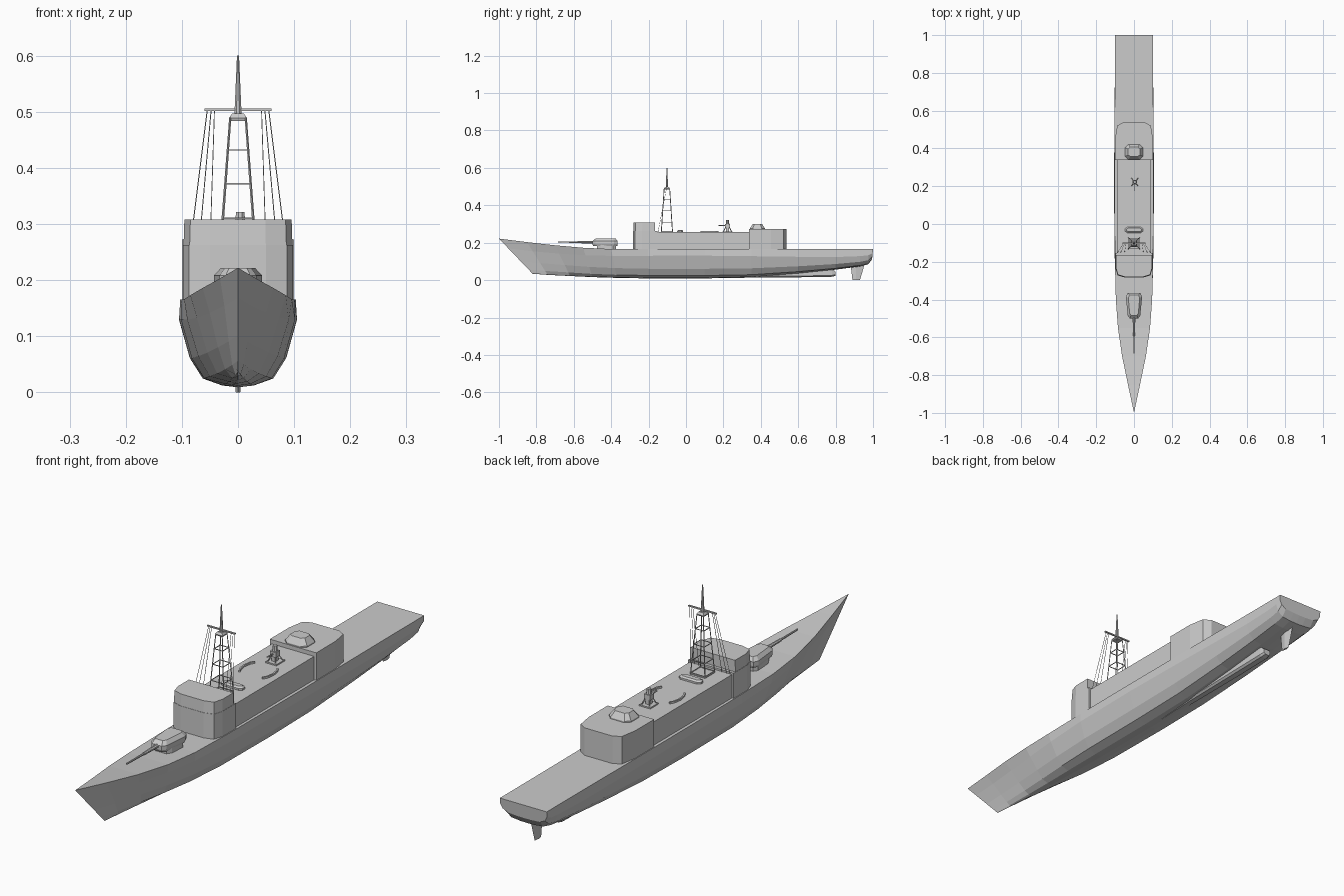
import bpy, bmesh
from math import pi, sin, cos
from mathutils import Vector

if "Cube" in bpy.data.objects:
    bpy.data.objects.remove(bpy.data.objects["Cube"])


def loft(name, rings):
    """Skin a list of equal-length closed rings and cap both ends."""
    bm = bmesh.new()
    vs = [[bm.verts.new(p) for p in ring] for ring in rings]
    n = len(rings[0])
    for a, b in zip(vs, vs[1:]):
        for i in range(n):
            j = (i + 1) % n
            bm.faces.new((a[i], a[j], b[j], b[i]))
    bm.faces.new(vs[0][::-1])
    bm.faces.new(vs[-1])
    bmesh.ops.remove_doubles(bm, verts=bm.verts, dist=0.0002)
    bmesh.ops.dissolve_degenerate(bm, edges=bm.edges, dist=0.0001)
    bmesh.ops.recalc_face_normals(bm, faces=bm.faces)
    me = bpy.data.meshes.new(name)
    bm.to_mesh(me)
    bm.free()
    ob = bpy.data.objects.new(name, me)
    bpy.context.collection.objects.link(ob)
    return ob


def stack(name, half, levels, cy=0.0):
    """Mirror a half outline (x, y) and stack it at (z, x scale, y scale) levels."""
    outline = half + [(-x, y) for x, y in reversed(half)]
    return loft(name, [[(x * sx, cy + (y - cy) * sy, z) for x, y in outline]
                       for z, sx, sy in levels])


def rod(name, p, q, r1, r2=None, n=6):
    p, q = Vector(p), Vector(q)
    rot = (q - p).to_track_quat('Z', 'Y')
    ring = lambda c, r: [c + rot @ Vector((r * cos(2 * pi * (i + .5) / n), r * sin(2 * pi * (i + .5) / n), 0))
                         for i in range(n)]
    return loft(name, [ring(p, r1), ring(q, r1 if r2 is None else r2)])


def box(name, x, y, z):
    return loft(name, [[(x[0], y[0], k), (x[1], y[0], k), (x[1], y[1], k), (x[0], y[1], k)] for k in z])


# Hull: sections blended between bow, midship and stern shapes
MID = [(1, 1), (1.02, .78), (.83, .33), (.61, .1), (.27, .02), (0, 0)]
BOW = [(1, 1), (.76, .72), (.52, .36), (.32, .12), (.14, .02), (0, 0)]
STERN = [(1, 1), (1, .6), (.9, .27), (.68, .06), (.3, .01), (0, 0)]
# deck y, keel y, half width, deck z, keel z, bow blend, stern blend
STATIONS = [
    (-1, -.82, 0, .222, .034, 1, 0),
    (-.85, -.74, .032, .203, .028, 1, 0),
    (-.7, -.62, .063, .186, .022, .85, 0),
    (-.55, -.5, .085, .173, .016, .6, 0),
    (-.4, -.37, .096, .166, .012, .3, 0),
    (-.2, -.2, .101, .165, .009, .05, 0),
    (.1, .1, .103, .165, .009, 0, 0),
    (.35, .35, .103, .165, .015, 0, .15),
    (.6, .6, .102, .165, .035, 0, .5),
    (.8, .8, .101, .165, .056, 0, .9),
    (.93, .93, .101, .165, .073, 0, 1),
    (.975, .975, .101, .165, .085, 0, 1),
    (1, .995, .101, .165, .112, 0, 1)]
rings = []
for yd, yk, w, zd, zk, b, s in STATIONS:
    half = []
    for m, f, a in zip(MID, BOW, STERN):
        u, t = (m[k] * (1 - b - s) + f[k] * b + a[k] * s for k in (0, 1))
        half.append((u * w, yk + (yd - yk) * t, zk + (zd - zk) * t))
    rings.append(half + [(-x, y, z) for x, y, z in reversed(half[:-1])])
loft("hull", rings)

# Skeg pod and rudder
pod = []
for y, w, zt, zb in [(.15, .008, .02, .011), (.35, .017, .03, .013), (.6, .02, .05, .015),
                     (.78, .02, .06, .018), (.8, .015, .045, .023)]:
    pod.append([(-w, y, zt), (-w, y, zb + .007), (-w * .6, y, zb), (w * .6, y, zb),
                (w, y, zb + .007), (w, y, zt)])
loft("skeg_pod", pod)
loft("rudder", [[(0, .89, 0), (.004, .91, 0), (0, .93, 0), (-.004, .91, 0)],
                [(0, .88, .085), (.006, .91, .085), (0, .955, .085), (-.006, .91, .085)]])

# Superstructure
BRIDGE = [(.05, -.283), (.087, -.272), (.098, -.235), (.098, -.153)]
stack("bridge_lower", BRIDGE, [(.155, 1, 1), (.263, 1, 1)])
BRIDGE_TOP = BRIDGE[:3] + [(.098, -.165)]
stack("bridge_upper", BRIDGE_TOP, [(.263, .99, .99), (.308, .975, .97)], cy=-.165)
box("deckhouse", (-.091, .091), (-.16, .345), (.155, .256))
HANGAR = [(.1, .338), (.1, .455), (.089, .52), (.06, .537)]
stack("hangar", HANGAR, [(.155, 1, 1), (.272, 1, 1)])

# Dome housing on hangar
DOME = [(.03, .342), (.047, .357), (.047, .405), (.03, .422)]
stack("dome_housing", DOME, [(.27, 1, 1), (.277, 1, 1), (.3, .66, .62)], cy=.382)

# Fore gun: ring, faceted turret, barrel
stack("turret_base", [(.024, -.475), (.035, -.455), (.036, -.39), (.025, -.375)],
      [(.155, 1, 1), (.19, 1, 1)])
TURRET = [(.022, -.5), (.033, -.485), (.043, -.385), (.034, -.365)]
stack("turret", TURRET, [(.183, .9, .95), (.192, 1, 1), (.208, 1, 1), (.222, .7, .8)], cy=-.42)
rod("gun_sleeve", (0, -.48, .203), (0, -.58, .203), .008, .006, 8)
rod("gun_barrel", (0, -.57, .203), (0, -.685, .204), .0045, .0035, 8)

# Lattice mast
MY = -.102
def corner(i, z):
    t = (z - .256) / (.487 - .256)
    sx, sy = ((1, 1), (-1, 1), (-1, -1), (1, -1))[i % 4]
    return (sx * (.031 - .017 * t), MY + sy * (.03 - .015 * t), z)
for i in range(4):
    rod("mast_leg", corner(i, .25), corner(i, .49), .0024, .002, 4)
    for z in (.262, .31, .372, .432):
        rod("mast_brace", corner(i, z), corner(i + 1, z), .0017, n=4)
box("mast_foot", (-.032, .032), (-.133, -.071), (.25, .259))
CAP = [(.016, MY - .016), (.016, MY + .016)]
stack("mast_cap", CAP, [(.484, .9, .9), (.489, 1, 1), (.497, .65, .65)], cy=MY)
rod("mast_spike", (0, MY, .494), (0, MY, .6), .007, .002, 8)
box("yard", (-.06, .06), (MY - .003, MY + .003), (.501, .506))
for s in (1, -1):
    for top, foot in ((.055, .086), (.048, .07), (.042, .05)):
        rod("shroud", (s * top, MY, .502), (s * foot, -.15, .254), .0009, n=4)

# Low locker behind mast
stack("deck_locker", [(.036, -.047), (.047, -.038), (.047, -.025), (.036, -.016)],
      [(.25, 1, 1), (.263, 1, 1), (.269, .85, .6)], cy=-.031)

# Curved shields either side of the deck
for s in (1, -1):
    arc = [(.052, .078), (.061, .095), (.066, .127), (.061, .159), (.052, .174)]
    ring = arc + [(x - .006, .126 + (y - .126) * .94) for x, y in reversed(arc)]
    loft("deck_shield", [[(s * x, y, z) for x, y in ring] for z in (.252, .263)])

# Small aft deck gun on trestle
GX, GY = .004, .222
box("small_gun_plate", (GX - .024, GX + .024), (GY - .026, GY + .026), (.252, .261))
for sx in (1, -1):
    for sy in (1, -1):
        rod("small_gun_leg", (GX + sx * .018, GY + sy * .022, .258),
            (GX + sx * .008, GY + sy * .008, .286), .0025, n=4)
box("small_gun_column", (GX - .008, GX + .008), (GY - .009, GY + .009), (.258, .298))
box("small_gun_body", (GX - .013, GX + .013), (GY - .014, GY + .012), (.28, .3))
rod("small_gun_dome", (GX, GY, .298), (GX, GY, .321), .0105, .008, 8)
rod("small_gun_barrel", (GX, GY - .01, .291), (GX, GY - .048, .293), .003, n=6)
